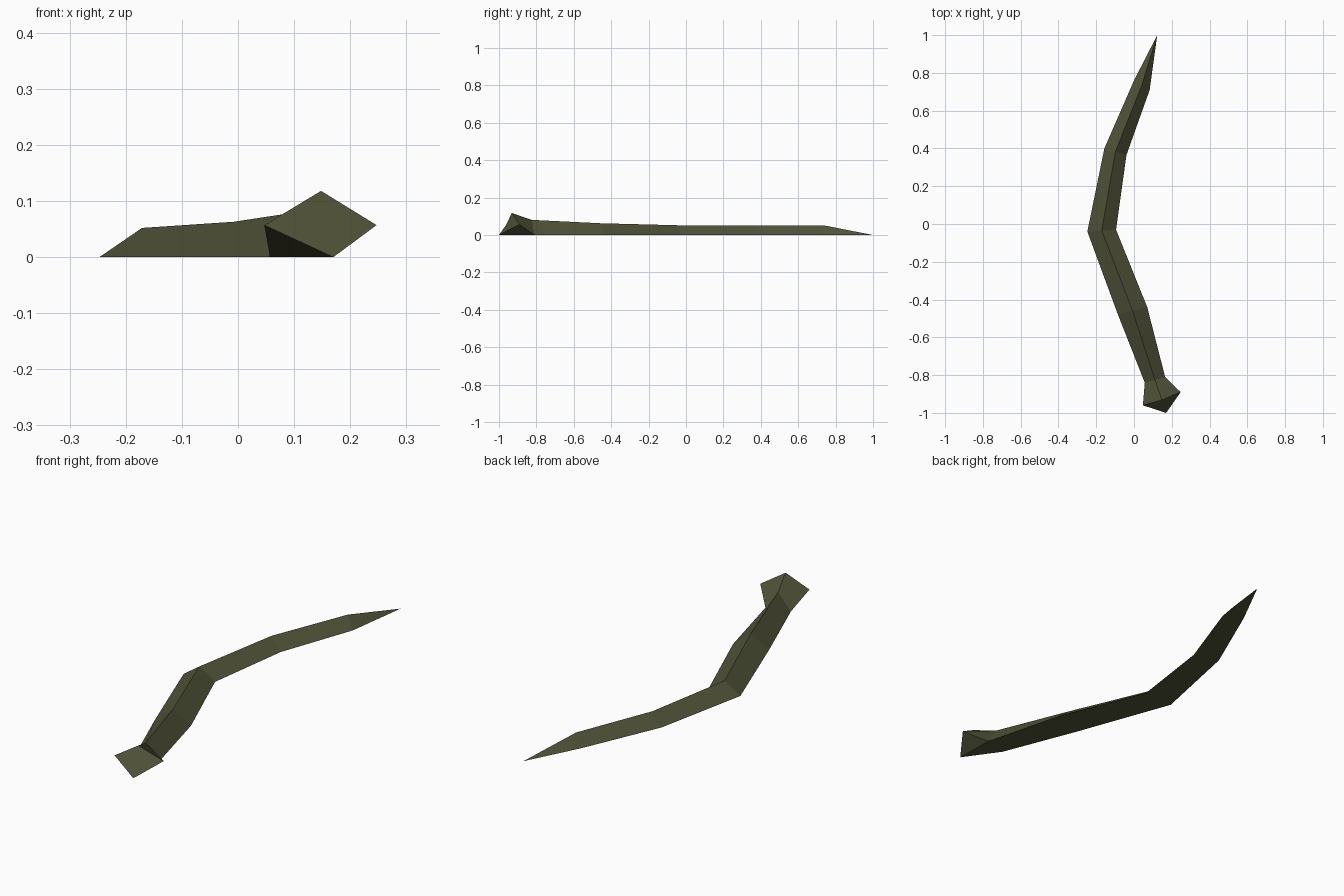
import bpy, bmesh

if "Cube" in bpy.data.objects:
    bpy.data.objects.remove(bpy.data.objects["Cube"])

bark = bpy.data.materials.new("olive bark")
bark.diffuse_color = (0.083, 0.087, 0.040, 1)
bark.use_nodes = True
bark.node_tree.nodes["Principled BSDF"].inputs["Base Color"].default_value = bark.diffuse_color

# Stations along the branch: left x, y / right x, y / ridge height
stations = [
    (0.0, 0.76, 0.083, 0.71, 0.052),
    (-0.157, 0.40, -0.04, 0.365, 0.052),
    (-0.247, -0.04, -0.095, -0.03, 0.052),
    (-0.085, -0.48, 0.07, -0.44, 0.063),
    (0.057, -0.84, 0.165, -0.81, 0.081),
]

bm = bmesh.new()

# Triangular rings: left foot, ridge, right foot
rings = []
for lx, ly, rx, ry, h in stations:
    rings.append([bm.verts.new(p) for p in (
        (lx, ly, 0), ((lx + rx) / 2, (ly + ry) / 2, h), (rx, ry, 0))])

# Pointed tip
tip = bm.verts.new((0.123, 1.0, 0))
for i in range(3):
    bm.faces.new((tip, rings[0][i], rings[0][(i + 1) % 3]))

# Branch shaft
for a, b in zip(rings, rings[1:]):
    for i in range(3):
        j = (i + 1) % 3
        bm.faces.new((a[i], b[i], b[j], a[j]))

# Flared, slanted butt end
left, top, right, low = [bm.verts.new(p) for p in (
    (0.047, -0.96, 0.057), (0.148, -0.932, 0.118),
    (0.247, -0.89, 0.057), (0.17, -1.0, 0))]
L, T, R = rings[-1]
for f in ((L, T, top, left), (T, R, right, top), (L, left, low),
          (R, low, right), (L, low, R), (left, top, right, low)):
    bm.faces.new(f)

bmesh.ops.recalc_face_normals(bm, faces=bm.faces)
mesh = bpy.data.meshes.new("branch")
bm.to_mesh(mesh)
bm.free()
mesh.materials.append(bark)
bpy.context.collection.objects.link(bpy.data.objects.new("branch", mesh))
